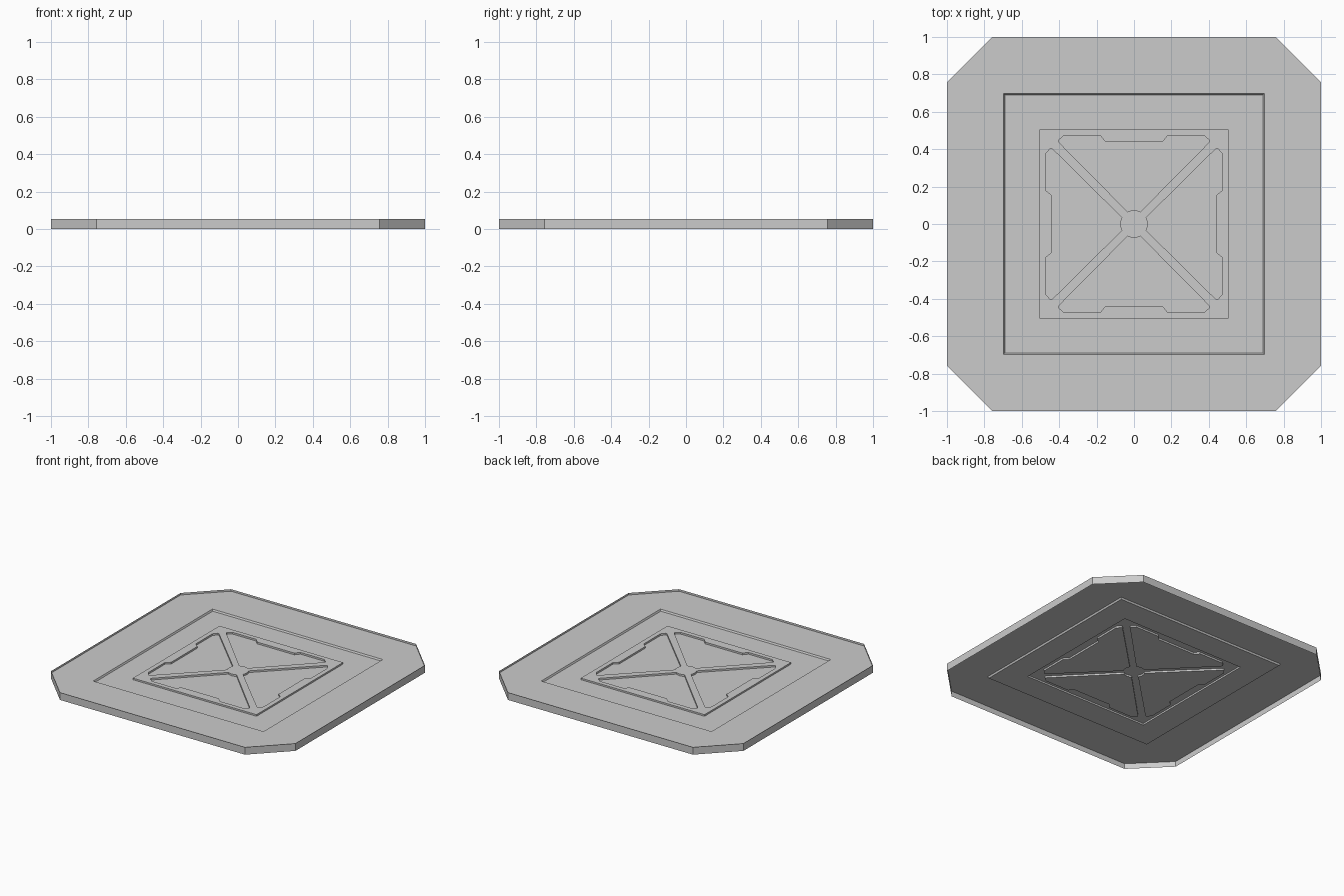
import bpy
from math import cos, sin, pi
from mathutils import Vector
from mathutils.geometry import tessellate_polygon

old = bpy.data.objects.get("Cube")
if old:
    bpy.data.objects.remove(old)

grey = bpy.data.materials.new("plain_grey")
grey.use_nodes = True
colour = (0.6, 0.6, 0.6, 1)
grey.diffuse_color = colour
grey.node_tree.nodes["Principled BSDF"].inputs["Base Color"].default_value = colour

# Heights of the stepped sheet
RIM, DECK, TRAY, PAD, POCKET = 0.055, 0.040, 0.028, 0.040, 0.027


def make(name, verts, faces):
    mesh = bpy.data.meshes.new(name)
    mesh.from_pydata(verts, [], faces)
    mesh.materials.append(grey)
    obj = bpy.data.objects.new(name, mesh)
    bpy.context.collection.objects.link(obj)


def sheet(name, z, outer, holes=()):
    """Flat upward face with optional holes."""
    loops = [[Vector((x, y, z)) for x, y in loop] for loop in (outer, *holes)]
    verts = [v for loop in loops for v in loop]
    faces = []
    for a, b, c in tessellate_polygon(loops):
        up = (verts[b] - verts[a]).cross(verts[c] - verts[a]).z > 0
        faces.append((a, b, c) if up else (a, c, b))
    make(name, verts, faces)


def wall(name, low, z_low, high, z_high, inward=False):
    """Band joining two matching anticlockwise outlines."""
    n = len(low)
    verts = [(x, y, z_low) for x, y in low] + [(x, y, z_high) for x, y in high]
    faces = [(i, (i + 1) % n, n + (i + 1) % n, n + i) for i in range(n)]
    make(name, verts, [f[::-1] for f in faces] if inward else faces)


def turn(points, quarter):
    c, s = round(cos(quarter * pi / 2)), round(sin(quarter * pi / 2))
    return [(x * c - y * s, x * s + y * c) for x, y in points]


def square(r):
    return [(-r, -r), (r, -r), (r, r), (-r, r)]


# Outer wall: square with cut corners
octagon = [p for q in range(4) for p in turn([(1, -0.757), (1, 0.757)], q)]
wall("outer_wall", octagon, 0, octagon, RIM)

# Deck and the sunken tray in it
sheet("deck", DECK, octagon, [square(0.697)])
wall("tray_wall", square(0.691), TRAY, square(0.697), DECK, inward=True)
sheet("tray_floor", TRAY, square(0.691), [square(0.506)])

# Notched pocket outline, mirrored, with an arc around the central hub
half = [(0.40, 0.435), (0.405, 0.447), (0.375, 0.472), (0.18, 0.472), (0.153, 0.44)]
hub = [(0.073 * sin(a), 0.073 * cos(a)) for a in (-0.48, -0.24, 0, 0.24, 0.48)]
pocket = hub + half + [(-x, y) for x, y in reversed(half)]
pockets = [turn(pocket, q) for q in range(4)]

# Raised pad, leaving a cross between the four pockets
wall("pad_wall", square(0.506), TRAY, square(0.506), PAD)
sheet("pad_top", PAD, square(0.506), pockets)
for side, outline in zip(("back", "right", "front", "left"), pockets):
    wall(side + "_pocket_wall", outline, POCKET, outline, PAD, inward=True)
    sheet(side + "_pocket_floor", POCKET, outline)
